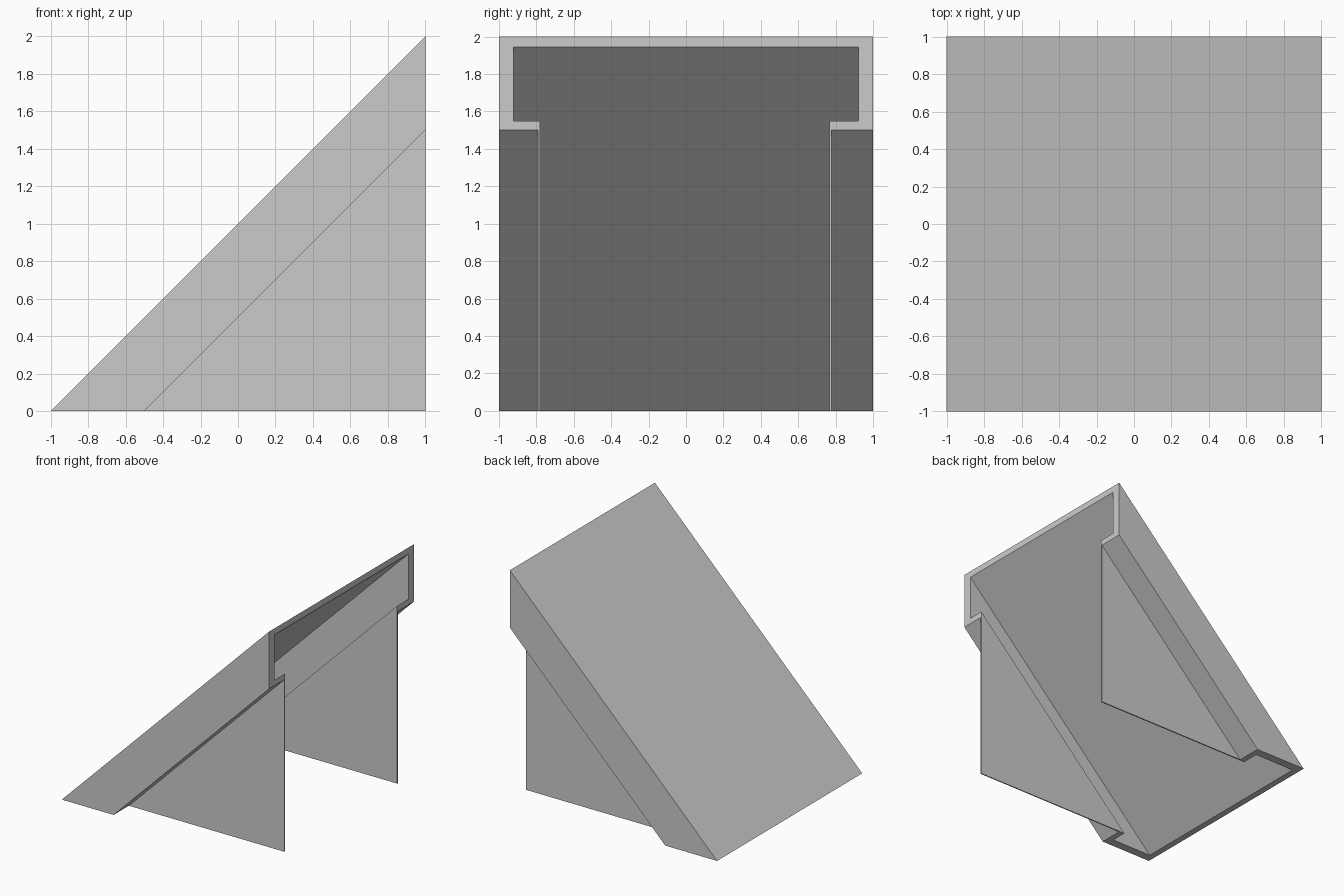
import bpy
import bmesh

if "Cube" in bpy.data.objects:
    bpy.data.objects.remove(bpy.data.objects["Cube"])


def prism(name, start, end):
    """Solid between two matching closed outlines."""
    bm = bmesh.new()
    a = [bm.verts.new(p) for p in start]
    b = [bm.verts.new(p) for p in end]
    bm.faces.new(a)
    bm.faces.new(b[::-1])
    n = len(a)
    for i in range(n):
        j = (i + 1) % n
        bm.faces.new((a[i], b[i], b[j], a[j]))
    bmesh.ops.recalc_face_normals(bm, faces=bm.faces)
    mesh = bpy.data.meshes.new(name)
    bm.to_mesh(mesh)
    bm.free()
    ob = bpy.data.objects.new(name, mesh)
    bpy.context.collection.objects.link(ob)
    return ob


# Leg walls: outer y and inner y of each
LEFT = (-0.79, -0.78)
RIGHT = (0.777, 0.766)

# Sloped channel: (y, depth below the slope), cut plumb at x = 1 and level at z = 0
profile = [
    (-1, 0), (1, 0), (1, 0.5), (RIGHT[1], 0.5), (RIGHT[1], 0.45), (0.922, 0.45),
    (0.922, 0.056), (-0.922, 0.056), (-0.922, 0.45), (LEFT[1], 0.45), (LEFT[1], 0.5), (-1, 0.5),
]
prism("ramp_channel",
      [(-1 + d, y, 0) for y, d in profile],
      [(1, y, 2 - d) for y, d in profile])

# Thin triangular side legs under the channel lips
triangle = [(-0.5, 0), (1, 0), (1, 1.5)]
for side, (outer, inner) in (("front", LEFT), ("back", RIGHT)):
    prism(side + "_leg",
          [(x, outer, z) for x, z in triangle],
          [(x, inner, z) for x, z in triangle])
